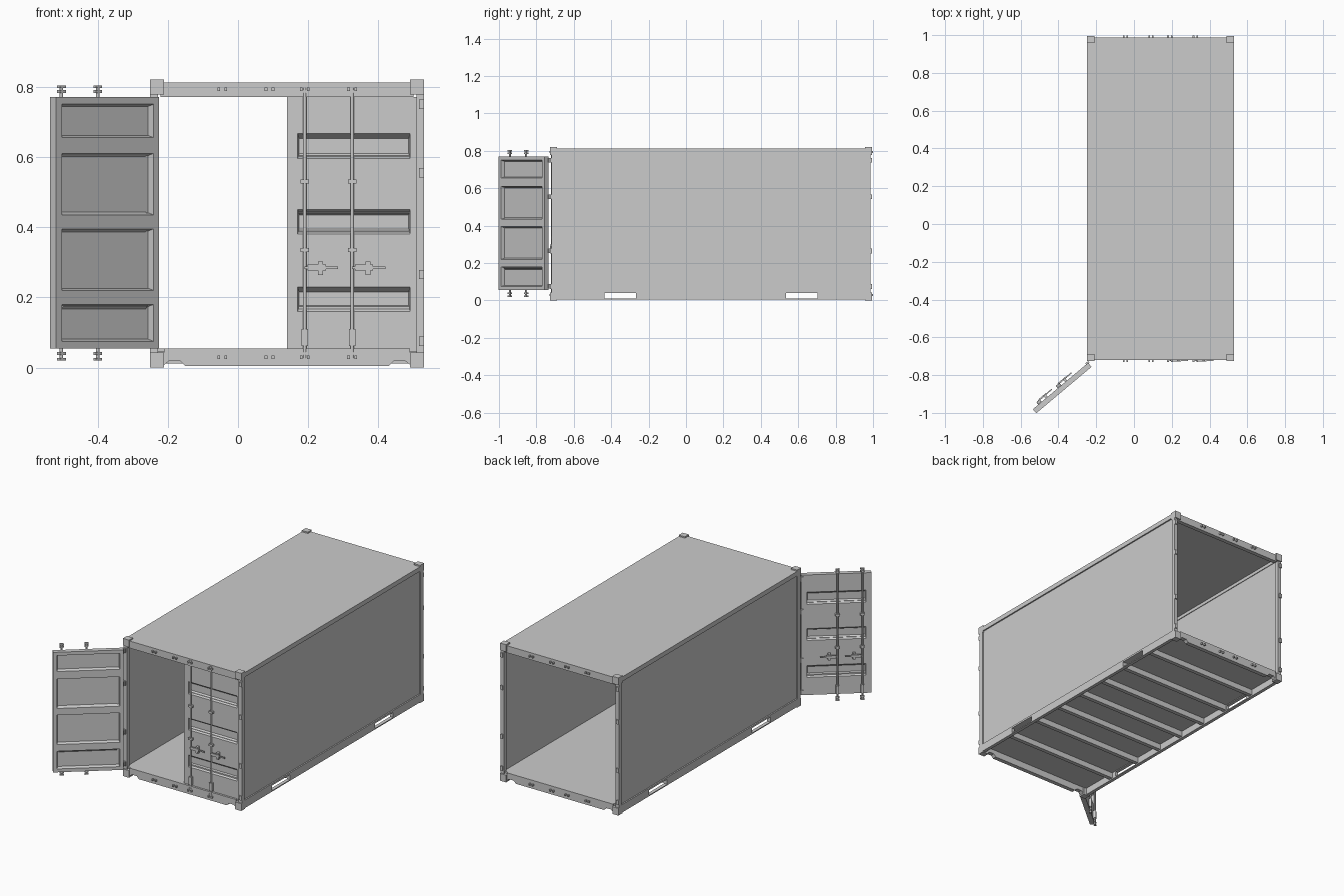
import bpy, bmesh, math
from mathutils import Matrix, Vector

cube = bpy.data.objects.get("Cube")
if cube:
    bpy.data.objects.remove(cube)

grey = bpy.data.materials.new("light grey steel")
grey.use_nodes = True
COLOR = (0.6, 0.6, 0.6, 1)
grey.diffuse_color = COLOR
grey.node_tree.nodes["Principled BSDF"].inputs["Base Color"].default_value = COLOR

# Main dimensions
CX = 0.14                      # middle of the box across x
CY = 0.134                     # middle of the box along y
HW, HL = 0.39, 0.853           # half width and half length of the frame
BOTTOM, FLOOR, LINTEL, ROOF = 0.005, 0.055, 0.77, 0.812
HINGES = (0.075, 0.265, 0.555, 0.75)
RODS = (0.05, 0.185)           # rod distance from the middle


def finish(name, bm, matrix=Matrix()):
    bm.transform(matrix)
    bmesh.ops.remove_doubles(bm, verts=bm.verts, dist=1e-5)
    bmesh.ops.recalc_face_normals(bm, faces=bm.faces)
    mesh = bpy.data.meshes.new(name)
    bm.to_mesh(mesh)
    bm.free()
    mesh.materials.append(grey)
    obj = bpy.data.objects.new(name, mesh)
    bpy.context.collection.objects.link(obj)
    return obj


def boxes(name, spans, matrix=Matrix()):
    """One object out of boxes, each given as (x0, x1, y0, y1, z0, z1)."""
    bm = bmesh.new()
    for x0, x1, y0, y1, z0, z1 in spans:
        place = Matrix.Translation(((x0 + x1) / 2, (y0 + y1) / 2, (z0 + z1) / 2))
        size = Matrix.Diagonal((abs(x1 - x0), abs(y1 - y0), abs(z1 - z0), 1))
        bmesh.ops.create_cube(bm, size=1, matrix=place @ size)
    return finish(name, bm, matrix)


MIDDLE = Matrix.Translation((CX, CY, 0))
SIDES = (-1, 1)
CORNERS = [(sx, sy) for sx in SIDES for sy in SIDES]

# Corner castings and posts
boxes("corner_castings", [
    (sx * (HW - 0.04), sx * HW, sy * (HL - 0.03), sy * (HL + 0.007), z, z + 0.043)
    for sx, sy in CORNERS for z in (0, 0.777)], MIDDLE)
boxes("corner_posts", [
    (sx * (HW - 0.022), sx * HW, sy * (HL - 0.025), sy * HL, 0.04, 0.78)
    for sx, sy in CORNERS], MIDDLE)

# Side walls, rails, roof and floor
boxes("side_walls", [
    (s * (HW - 0.014), s * (HW - 0.008), -HL + 0.02, HL - 0.02, 0.045, 0.795)
    for s in SIDES], MIDDLE)
boxes("top_side_rails", [
    (s * (HW - 0.018), s * HW, -HL + 0.01, HL - 0.01, 0.785, ROOF)
    for s in SIDES], MIDDLE)
boxes("roof", [(-HW, HW, -HL, HL, 0.804, ROOF)], MIDDLE)
boxes("floor", [(-HW + 0.01, HW - 0.01, -HL + 0.01, HL - 0.01, 0.045, FLOOR)], MIDDLE)

POCKET = (0.40, 0.57)          # fork pocket extent from the middle
rails = []
for s in SIDES:
    inner, outer = s * (HW - 0.02), s * HW
    rails += [(inner, outer, -HL + 0.01, HL - 0.01, 0.041, 0.052),
              (inner, outer, -HL + 0.01, HL - 0.01, BOTTOM, 0.011),
              (inner, outer, -POCKET[0], POCKET[0], 0.011, 0.041)]
    rails += [(inner, outer, e * POCKET[1], e * (HL - 0.01), 0.011, 0.041)
              for e in SIDES]
boxes("bottom_side_rails", rails, MIDDLE)
boxes("floor_joists", [
    (-HW + 0.02, HW - 0.02, y - 0.012, y + 0.012, 0.012, 0.046)
    for o in (0, 0.19, 0.385, 0.61) for y in {o, -o}], MIDDLE)

# Door sills with notches near the corners, and header beams
edge = [(0.35, FLOOR), (0.35, 0.008), (0.335, 0.02), (0.305, 0.02), (0.29, BOTTOM)]
outline = edge + [(-x, z) for x, z in reversed(edge)]
for s, end in ((-1, "front"), (1, "back")):
    bm = bmesh.new()
    face = bm.faces.new([bm.verts.new((x, s * HL, z)) for x, z in outline])
    ext = bmesh.ops.extrude_face_region(bm, geom=[face])["geom"]
    bmesh.ops.translate(bm, vec=(0, -s * 0.025, 0),
                        verts=[v for v in ext if isinstance(v, bmesh.types.BMVert)])
    finish(end + "_sill", bm, MIDDLE)
boxes("header_beams", [
    (-HW + 0.03, HW - 0.03, s * (HL - 0.025), s * HL, LINTEL, ROOF)
    for s in SIDES], MIDDLE)

# Hinge lugs on the posts and rod keepers on the beams
boxes("hinge_lugs", [
    (sx * (HW - 0.015), sx * HW, sy * (HL - 0.01), sy * (HL + 0.007), z - 0.013, z + 0.013)
    for sx, sy in CORNERS for z in HINGES], MIDDLE)
boxes("rod_keepers", [
    (sx * r + o - 0.004, sx * r + o + 0.004, sy * HL, sy * (HL + 0.012), z - 0.005, z + 0.005)
    for sx, sy in CORNERS for r in RODS for o in (-0.01, 0.01) for z in (0.03, 0.793)], MIDDLE)

# Doors: x runs from the hinge to the free edge, the outer face is at y = 0
WIDTH, THICK = 0.382, 0.028
CHANNELS = [(0.16, 0.23), (0.38, 0.45), (0.595, 0.667)]
PANELS = [(0.075, 0.18), (0.22, 0.395), (0.435, 0.61), (0.655, 0.75)]


def recessed_side(bm, y, depth, x0, x1, spans, taper):
    """A flat door side with tapered recesses in its middle column."""
    def quad(*points):
        bm.faces.new([bm.verts.new(p) for p in points])

    def ring(a, b, c, d, yy):
        return [(a, yy, c), (b, yy, c), (b, yy, d), (a, yy, d)]

    xs = (0, x0, x1, WIDTH)
    zs = [FLOOR] + [z for span in spans for z in span] + [LINTEL]
    for i, (a, b) in enumerate(zip(xs, xs[1:])):
        for j, (c, d) in enumerate(zip(zs, zs[1:])):
            rim = ring(a, b, c, d, y)
            if i == 1 and j % 2:
                bed = ring(a + 0.004, b - 0.004, c + taper, d - taper, y + depth)
                quad(*bed)
                for k in range(4):
                    n = (k + 1) % 4
                    quad(rim[k], rim[n], bed[n], bed[k])
            else:
                quad(*rim)


def door(side, matrix):
    bm = bmesh.new()
    recessed_side(bm, 0, 0.02, 0.032, 0.352, CHANNELS, 0.015)
    recessed_side(bm, THICK, -0.019, 0.02, 0.36, PANELS, 0.006)
    bmesh.ops.remove_doubles(bm, verts=bm.verts, dist=1e-5)
    rims = [e for e in bm.edges if e.is_boundary]
    bmesh.ops.bridge_loops(bm, edges=rims)
    finish(side + "_door", bm, matrix)

    # Locking rods with cams, guides and handles
    bm = bmesh.new()
    fittings = []
    for r in RODS:
        x = WIDTH - r
        bmesh.ops.create_cone(bm, cap_ends=True, segments=12, radius1=0.005, radius2=0.005,
                              depth=0.77, matrix=Matrix.Translation((x, -0.009, 0.412)))
        for z in (0.024, 0.04, 0.786, 0.8):
            fittings.append((x - 0.011, x + 0.011, -0.015, -0.002, z - 0.004, z + 0.004))
        for z in (0.335, 0.53):
            fittings.append((x - 0.012, x + 0.012, -0.016, 0, z - 0.006, z + 0.006))
        fittings += [
            (x - 0.009, x + 0.009, -0.016, 0, 0.062, 0.11),
            (x - 0.095, x, -0.019, -0.013, 0.281, 0.288),
            (x - 0.06, x - 0.008, -0.021, -0.012, 0.277, 0.293),
            (x - 0.052, x - 0.038, -0.018, 0, 0.264, 0.302)]
    rods = finish(side + "_locking_rods", bm, matrix)
    for poly in rods.data.polygons:
        poly.use_smooth = len(poly.vertices) == 4
    boxes(side + "_rod_fittings", fittings, matrix)

    # Hinge leaves
    boxes(side + "_hinge_leaves", [
        (-0.006, 0.014, -0.007, 0.005, z - 0.012, z + 0.012) for z in HINGES], matrix)


door("left", Matrix.Translation((0.522, -0.707, 0)) @ Matrix.Diagonal((-1, 1, 1, 1)))
door("right", Matrix.Translation((-0.243, -0.735, 0))
     @ Matrix.Rotation(math.radians(-140), 4, "Z"))
